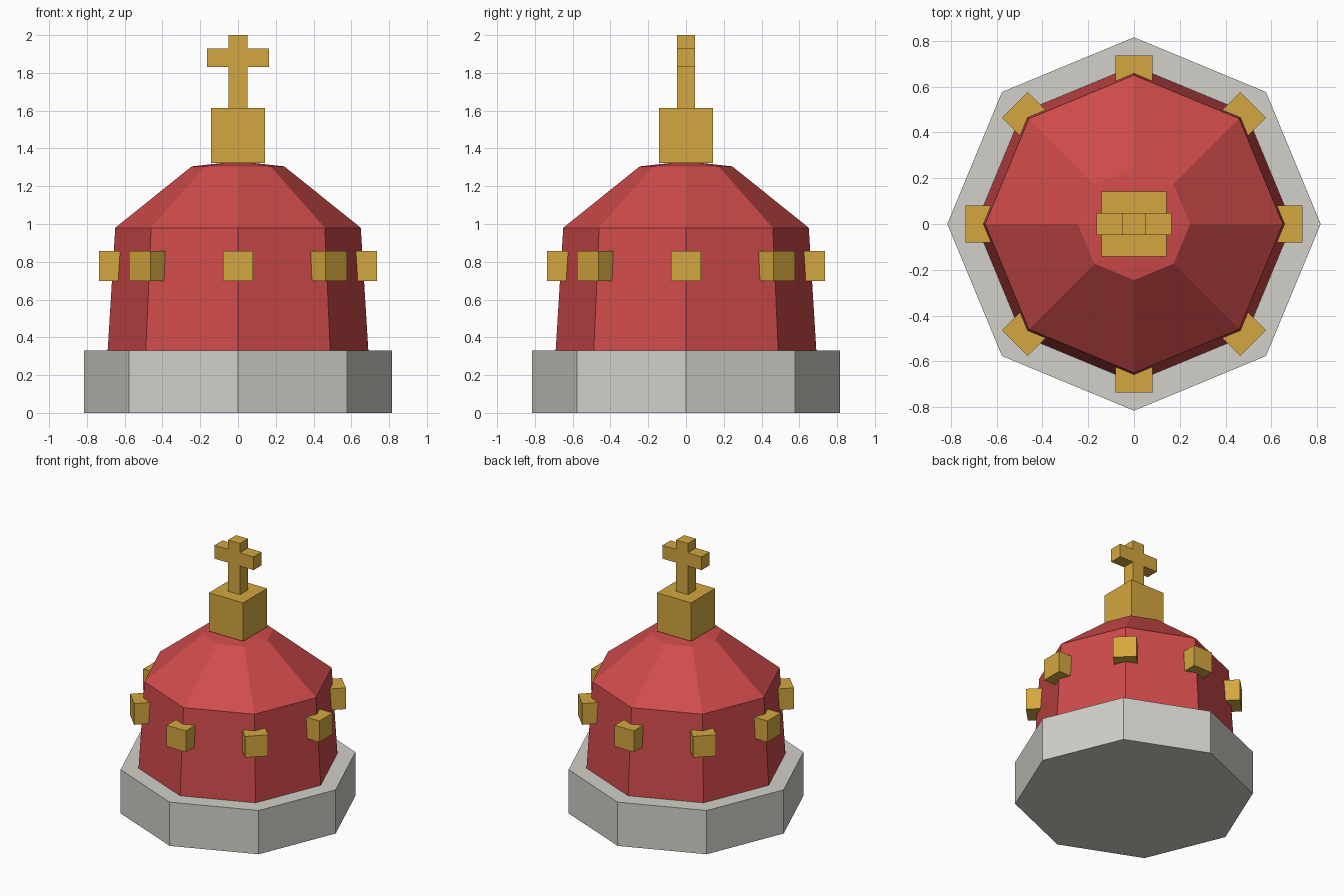
import bpy
import bmesh
from math import sin, cos, tau
from mathutils import Matrix

default = bpy.data.objects.get("Cube")
if default:
    bpy.data.objects.remove(default, do_unlink=True)


def make_material(name, rgb):
    mat = bpy.data.materials.new(name)
    mat.use_nodes = True
    color = (*rgb, 1.0)
    mat.diffuse_color = color
    mat.node_tree.nodes["Principled BSDF"].inputs["Base Color"].default_value = color
    return mat


stone = make_material("pale stone", (0.64, 0.63, 0.58))
red = make_material("red", (0.63, 0.07, 0.07))
gold = make_material("gold", (0.66, 0.39, 0.05))

SIDES = 8


def finish(name, bm, mat):
    bmesh.ops.recalc_face_normals(bm, faces=bm.faces)
    mesh = bpy.data.meshes.new(name)
    bm.to_mesh(mesh)
    bm.free()
    mesh.materials.append(mat)
    obj = bpy.data.objects.new(name, mesh)
    bpy.context.collection.objects.link(obj)
    return obj


def octagon_tower(name, profile, mat, apex=None):
    """Stack octagonal rings of (radius, z), with a flat or pointed top."""
    bm = bmesh.new()
    rings = [[bm.verts.new((r * cos(tau * i / SIDES), r * sin(tau * i / SIDES), z))
              for i in range(SIDES)] for r, z in profile]
    for low, high in zip(rings, rings[1:]):
        for i in range(SIDES):
            j = (i + 1) % SIDES
            bm.faces.new((low[i], low[j], high[j], high[i]))
    bm.faces.new(rings[0][::-1])
    if apex is None:
        bm.faces.new(rings[-1])
    else:
        tip = bm.verts.new((0, 0, apex))
        for i in range(SIDES):
            bm.faces.new((rings[-1][i], rings[-1][(i + 1) % SIDES], tip))
    return finish(name, bm, mat)


def box(name, size, center, mat, angle=0.0):
    bm = bmesh.new()
    bmesh.ops.create_cube(bm, size=1)
    bm.transform(Matrix.Rotation(angle, 4, "Z") @ Matrix.Translation(center)
                 @ Matrix.Diagonal((*size, 1)))
    return finish(name, bm, mat)


# Stone plinth and faceted dome
octagon_tower("base", [(0.815, 0), (0.815, 0.33)], stone)
octagon_tower("dome", [(0.69, 0.33), (0.65, 0.98), (0.245, 1.305)], red, apex=1.332)

# Gold studs, one on each corner of the dome
for i in range(SIDES):
    box(f"stud_{i + 1}", (0.16, 0.16, 0.16), (0.655, 0, 0.778), gold, tau * i / SIDES)

# Gold block and cross
box("top_block", (0.285, 0.285, 0.29), (0, 0, 1.469), gold)

# Cross outline extruded as one solid
half = [(0.05, 1.614), (0.05, 1.83), (0.163, 1.83), (0.163, 1.93), (0.05, 1.93), (0.05, 2.0)]
outline = half + [(-x, z) for x, z in reversed(half)]
bm = bmesh.new()
face = bm.faces.new([bm.verts.new((x, -0.048, z)) for x, z in outline])
extruded = bmesh.ops.extrude_face_region(bm, geom=[face])
moved = [v for v in extruded["geom"] if isinstance(v, bmesh.types.BMVert)]
bmesh.ops.translate(bm, verts=moved, vec=(0, 0.096, 0))
finish("cross", bm, gold)
